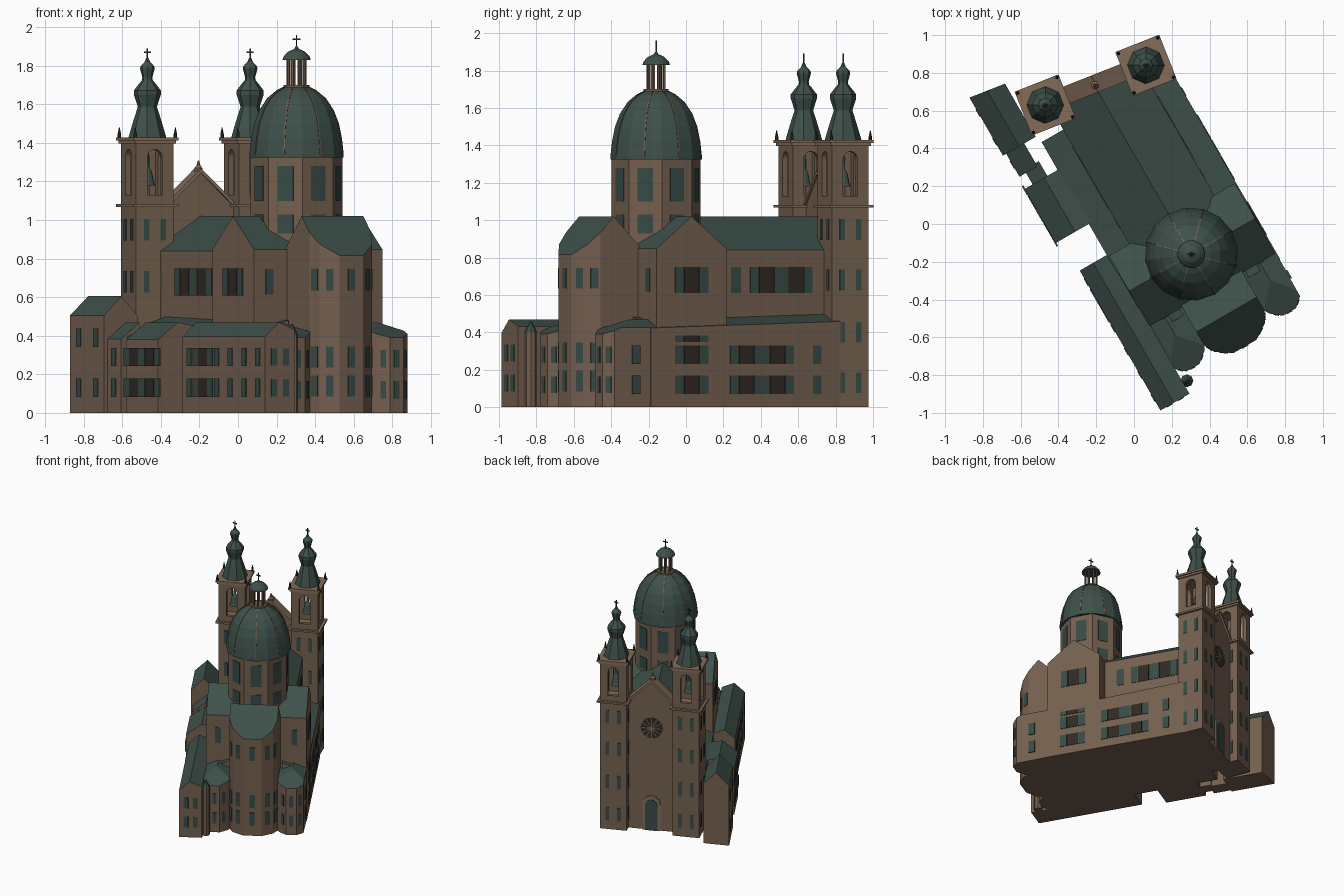
import bpy, bmesh, math
from mathutils import Matrix, Vector

if "Cube" in bpy.data.objects:
    bpy.data.objects.remove(bpy.data.objects["Cube"])

def material(name, rgb):
    m = bpy.data.materials.new(name)
    m.diffuse_color = (*rgb, 1)
    m.use_nodes = True
    m.node_tree.nodes["Principled BSDF"].inputs["Base Color"].default_value = m.diffuse_color
    return m

WALL = material("brown_stone", (0.175, 0.115, 0.078))
ROOF = material("green_copper", (0.048, 0.08, 0.068))
PANE = material("teal_shutter", (0.038, 0.068, 0.062))
DARK = material("dark_opening", (0.03, 0.022, 0.017))
TRIM = material("pale_trim", (0.23, 0.15, 0.10))

T, R = Matrix.Translation, lambda a: Matrix.Rotation(math.radians(a), 4, 'Z')
CH = R(-60)                                  # church frame: x toward apse, y across
TOWERS = [T((-0.47, 0.63, 0)) @ R(21.6), T((0.063, 0.84, 0)) @ R(21.6)]
FRONT = T((-0.205, 0.735, 0)) @ R(21.6)      # facade frame: +y points outward
AX = 0.185                                   # church centre line

def finish(bm, name, M, mats, smooth=False):
    bmesh.ops.recalc_face_normals(bm, faces=bm.faces[:])
    if len(mats) == 2:                       # sloping tops become roof
        for f in bm.faces:
            f.material_index = 1 if f.normal.z > 0.1 else 0
    bm.transform(M)
    me = bpy.data.meshes.new(name)
    bm.to_mesh(me); bm.free()
    ob = bpy.data.objects.new(name, me)
    bpy.context.collection.objects.link(ob)
    for m in mats:
        me.materials.append(m)
    if smooth:
        for p in me.polygons:
            p.use_smooth = True
    return ob

def prism(bm, pts, vec):
    f = bm.faces.new([bm.verts.new(p) for p in pts])
    r = bmesh.ops.extrude_face_region(bm, geom=[f])
    bmesh.ops.translate(bm, vec=vec, verts=[g for g in r['geom'] if isinstance(g, bmesh.types.BMVert)])

def body(name, foot, planes):
    """Extruded footprint trimmed by roof planes (u, v, z, slope_u, slope_v)."""
    bm = bmesh.new()
    prism(bm, [(u, v, 0) for u, v in foot], (0, 0, 3))
    bmesh.ops.recalc_face_normals(bm, faces=bm.faces[:])
    for u, v, z, su, sv in planes:
        bmesh.ops.bisect_plane(bm, geom=bm.verts[:] + bm.edges[:] + bm.faces[:], dist=1e-5,
                               plane_co=(u, v, z), plane_no=Vector((-su, -sv, 1)).normalized(), clear_outer=True)
        bmesh.ops.holes_fill(bm, edges=[e for e in bm.edges if e.is_boundary], sides=0)
    return finish(bm, name, CH, [WALL, ROOF])

def rect(u0, u1, v0, v1):
    return [(u0, v0), (u1, v0), (u1, v1), (u0, v1)]

def wall_prism(name, outline, y0, y1, M, mat):
    bm = bmesh.new()
    prism(bm, [(x, y0, z) for x, z in outline], (0, y1 - y0, 0))
    return finish(bm, name, M, [mat])

def box(bm, c, s, M=Matrix()):
    bmesh.ops.create_cube(bm, size=1, matrix=M @ T(c) @ Matrix.Diagonal((*s, 1)))

def boxes(name, items, M, mat):
    bm = bmesh.new()
    for c, s in items:
        box(bm, c, s)
    return finish(bm, name, M, [mat])

def lathe(name, prof, n, M, mat, turn=0.0, smooth=False):
    bm, rings = bmesh.new(), []
    for r, z in prof:
        rings.append([bm.verts.new((r * math.cos(2 * math.pi * (i + turn) / n),
                                    r * math.sin(2 * math.pi * (i + turn) / n), z)) for i in range(n)])
    for a, b in zip(rings, rings[1:]):
        for i in range(n):
            bm.faces.new((a[i], a[(i + 1) % n], b[(i + 1) % n], b[i]))
    bm.faces.new(rings[0]); bm.faces.new(rings[-1])
    return finish(bm, name, M, [mat], smooth)

# Window plates, gathered into two meshes
panes, holes = bmesh.new(), bmesh.new()

def pane(M, p, q, t, z, w=0.04, h=0.1, triple=False):
    c = Vector(p).lerp(Vector(q), t)
    a = math.degrees(math.atan2(q[1] - p[1], q[0] - p[0]))
    F = M @ T((c.x, c.y, z)) @ R(a)
    if triple:
        box(holes, (0, 0, 0), (0.09, 0.008, h), F)
        for s in (-1, 1):
            box(panes, (s * 0.075, 0, 0), (0.055, 0.009, h), F)
    else:
        box(panes, (0, 0, 0), (w, 0.008, h), F)

def edge_panes(M, foot, rows, w, h):
    for p, q in zip(foot, foot[1:] + foot[:1]):
        for z in rows:
            pane(M, p, q, 0.5, z, w, h)

# Nave, transept, choir with polygonal apse
s = 0.18 / 0.26
body("nave", [(-0.77, -0.075), (0.3, -0.075), (0.3, 0.445), (-0.69, 0.445)],
     [(0, AX, 1.02, 0, s), (0, AX, 1.02, 0, -s)])
body("transept", rect(0.08, 0.51, -0.2, 0.57), [(0.295, 0, 1.02, 0.8, 0), (0.295, 0, 1.02, -0.8, 0)])
apse = [(0.4, 0.0), (0.74, 0.0), (0.80, 0.03), (0.855, 0.115), (0.855, 0.255), (0.80, 0.34), (0.74, 0.37), (0.4, 0.37)]
body("choir_apse", apse, [(0.66, 0, 1.02, 1.0, 0), (0.66, 0, 1.02, -1.05, 0)])
edge_panes(CH, apse[1:7], (0.14, 0.29, 0.69), 0.04, 0.11)

# Side aisles and rounded side chapels, mirrored about the centre line
for side, tag in ((1, "right"), (-1, "left")):
    m = lambda pts: [(u, AX + side * v) for u, v in pts]
    body(tag + "_aisle", m([(-0.62, 0.2), (0.55, 0.2), (0.55, 0.392), (-0.62, 0.392)]),
         [(0, AX + side * 0.392, 0.44, -0.03, -side * 0.3)])
    ch = m([(0.5, 0.15), (0.69, 0.15), (0.77, 0.2), (0.815, 0.255), (0.815, 0.335), (0.77, 0.385), (0.5, 0.39)])
    body(tag + "_chapel", ch, [(0, AX + side * 0.29, 0.47, 0, 0.45), (0, AX + side * 0.29, 0.47, 0, -0.45),
                               (0.62, AX, 0.47, -0.4, 0)])
    edge_panes(CH, ch[2:7], (0.12, 0.28), 0.03, 0.09)
    v = AX + side * 0.385
    pane(CH, (0, v), (1, v), 0.295, 0.68, h=0.14, triple=True)
    w = AX + side * 0.26
    for u, tri in ((-0.05, False), (-0.24, True), (-0.42, True)):
        pane(CH, (0, w), (1, w), u, 0.68, 0.06, 0.14, tri)
    for t in (0.12, 0.3, 0.7, 0.88):
        pane(CH, (0.51, -0.2), (0.51, 0.57), t, 0.68, 0.045, 0.13)
v = AX + 0.392
for z in (0.12, 0.28):
    for u, tri in ((0.64, False), (0.3, True), (-0.04, True), (-0.23, True), (-0.475, False)):
        pane(CH, (0, v), (1, v), u, z, 0.05, 0.1, tri)
pane(CH, (0, v), (1, v), 0.3, 0.365, h=0.035, triple=True)

# Low annex buildings along the left side
body("front_annex", [(-1.015, -0.42), (-0.66, -0.42), (-0.66, -0.22), (-0.985, -0.22)],
     [(0, -0.32, 0.605, 0, 1), (0, -0.32, 0.605, 0, -1)])
body("link_annex", rect(-0.67, -0.52, -0.40, -0.29), [(0, -0.29, 0.47, 0, 0.8)])
body("middle_annex", rect(-0.45, -0.12, -0.41, -0.19), [(0, -0.29, 0.47, 0, 0.75), (0, -0.29, 0.47, 0, -0.2)])
body("court_link", rect(-0.54, -0.44, -0.36, -0.27), [(0, -0.27, 0.44, 0, 0.5)])
body("rear_annex", rect(0.07, 0.925, -0.372, -0.195), [(0, -0.29, 0.47, 0, 0.9), (0, -0.29, 0.47, 0, -0.4)])
for z in (0.13, 0.29):
    for u0, u1, vv, n in ((-1.01, -0.66, -0.42, 2), (-0.66, -0.53, -0.40, 1), (-0.45, -0.12, -0.41, 2), (0.07, 0.92, -0.372, 6)):
        for i in range(n):
            tri = vv in (-0.41, -0.372) and i in (0, 1)
            pane(CH, (u0, vv), (u1, vv), (i + 0.5) / n, z + (0.1 if vv == -0.42 and z > 0.2 else 0),
                 0.045, 0.095, tri and n != 6 or (n == 6 and i == 1))
    for t in (0.3, 0.7):
        pane(CH, (0.925, -0.372), (0.925, -0.195), t, z, 0.035, 0.09)
TUR = T((0.28, -0.83, 0))
lathe("stair_turret", [(0.032, 0), (0.032, 0.4)], 8, TUR, WALL)
lathe("turret_roof", [(0.034, 0.4), (0.004, 0.46)], 8, TUR, ROOF)

# Crossing drum, dome and lantern
DOME = CH @ T((0.29, 0.183, 0))
lathe("drum", [(0.24, 0.8), (0.24, 1.33)], 8, DOME, WALL, 0.5)
octo = [(0.24 * math.cos(math.radians(22.5 + 45 * i)), 0.24 * math.sin(math.radians(22.5 + 45 * i))) for i in range(8)]
edge_panes(DOME, octo, (1.19,), 0.085, 0.18)
edge_panes(DOME, octo, (0.98,), 0.085, 0.1)
dome_prof = [(0.247, 1.325), (0.247, 1.34), (0.238, 1.42), (0.222, 1.5), (0.195, 1.57), (0.155, 1.63), (0.105, 1.67), (0.065, 1.69)]
lathe("dome", dome_prof, 16, DOME, ROOF)
bm = bmesh.new()
for i in range(8):
    for (r0, z0), (r1, z1) in zip(dome_prof[1:], dome_prof[2:]):
        d = Vector((r1 - r0, 0, z1 - z0))
        box(bm, (0, 0, 0), (0.006, 0.006, d.length),
            R(45 * i) @ T(((r0 + r1) / 2, 0, (z0 + z1) / 2)) @ d.to_track_quat('Z', 'Y').to_matrix().to_4x4())
finish(bm, "dome_ribs", DOME, [WALL])
lathe("lantern_base", [(0.068, 1.68), (0.068, 1.70)], 16, DOME, WALL)
for i in range(8):
    lathe("lantern_column", [(0.007, 1.69), (0.007, 1.84)], 6, DOME @ R(45 * i) @ T((0.046, 0, 0)), WALL)
lathe("lantern_cap", [(0.074, 1.83), (0.068, 1.848), (0.045, 1.872), (0.012, 1.888), (0.006, 1.9)], 16, DOME, ROOF)

def cross(M, z, h):
    boxes("cross", [((0, 0, z + h / 2), (0.007, 0.007, h)), ((0, 0, z + h * 0.68), (h * 0.6, 0.007, 0.007))], M, DARK)

cross(DOME @ R(60), 1.89, 0.07)

def arch(w, z0, z1, n=8):
    return [(w * math.cos(math.pi * (1 - i / n)), z1 + w * math.sin(math.pi * (1 - i / n))) for i in range(n + 1)]

# Twin bell towers
H = 0.105
for M in TOWERS:
    boxes("tower_shaft", [((0, 0, 0.54), (2 * H, 2 * H, 1.08))], M, WALL)
    boxes("tower_cornices", [((0, 0, 1.075), (0.25, 0.25, 0.014)), ((0, 0, 1.405), (0.23, 0.23, 0.016)),
                             ((0, 0, 1.42), (0.25, 0.25, 0.016))], M, TRIM)
    for k in range(4):
        K = M @ R(90 * k)
        opening = [(-0.042, 1.13)] + arch(0.042, 1.13, 1.325) + [(0.042, 1.13)]
        wall_prism("belfry_wall", [(-H, 1.08), (-H, 1.41), (H, 1.41), (H, 1.08), (0.042, 1.08)] + opening[::-1][0:]
                   + [(-0.042, 1.08)], H - 0.028, H, K, WALL)
        boxes("belfry_sill", [((0, H - 0.014, 1.105), (0.084, 0.028, 0.05))], K, WALL)
        lathe("corner_pinnacle", [(0.009, 1.425), (0.009, 1.445), (0.002, 1.48)], 6, K @ T((0.112, 0.112, 0)), DARK)
        for z in (0.13, 0.4, 0.68, 0.95):
            for t in (0.28, 0.72):
                pane(K, (-H, H), (H, H), t, z, 0.03, 0.11)
    lathe("bell", [(0.042, 1.18), (0.034, 1.2), (0.024, 1.25), (0.01, 1.275), (0.006, 1.41)], 12, M, ROOF, smooth=False)
    lathe("spire", [(0.098, 1.428), (0.086, 1.47), (0.068, 1.53), (0.05, 1.585), (0.052, 1.595), (0.07, 1.65),
                    (0.07, 1.672), (0.045, 1.705), (0.028, 1.725), (0.026, 1.74), (0.038, 1.785), (0.036, 1.797),
                    (0.014, 1.82), (0.006, 1.84)], 8, M, ROOF, 0.5)
    cross(M @ R(-21.6), 1.83, 0.06)

# Facade wall with gable, coping, rose window and door
wall_prism("facade", [(-0.19, 0), (0.19, 0), (0.19, 1.07), (0, 1.25), (-0.19, 1.07)], -0.03, 0.04, FRONT, WALL)
for d in (-1, 1):
    wall_prism("gable_coping", [(0, 1.245), (0, 1.268), (d * 0.19, 1.088), (d * 0.19, 1.065)], -0.04, 0.055, FRONT, TRIM)
lathe("gable_finial", [(0.022, 1.25), (0.022, 1.27), (0.012, 1.28), (0.003, 1.31)], 8, FRONT, TRIM)
ROSE = FRONT @ T((0, 0, 0.86)) @ Matrix.Rotation(math.radians(90), 4, 'X')
lathe("rose_window", [(0.085, -0.044), (0.085, 0.034)], 24, ROSE, DARK)
bm = bmesh.new()
for k in range(6):
    for y in (-0.034, 0.044):
        box(bm, (0, y, 0), (0.17, 0.006, 0.008), Matrix.Rotation(math.pi * k / 6, 4, 'Y'))
finish(bm, "rose_spokes", FRONT @ T((0, 0, 0.86)), [WALL])
lathe("rose_hub", [(0.022, -0.05), (0.022, 0.039)], 12, ROSE, WALL)
wall_prism("door_surround", [(-0.07, 0)] + arch(0.07, 0, 0.22) + [(0.07, 0)], 0.03, 0.05, FRONT, TRIM)
wall_prism("door", [(-0.048, 0)] + arch(0.048, 0, 0.21) + [(0.048, 0)], 0.045, 0.055, FRONT, PANE)

finish(panes, "window_shutters", Matrix(), [PANE])
finish(holes, "window_openings", Matrix(), [DARK])
